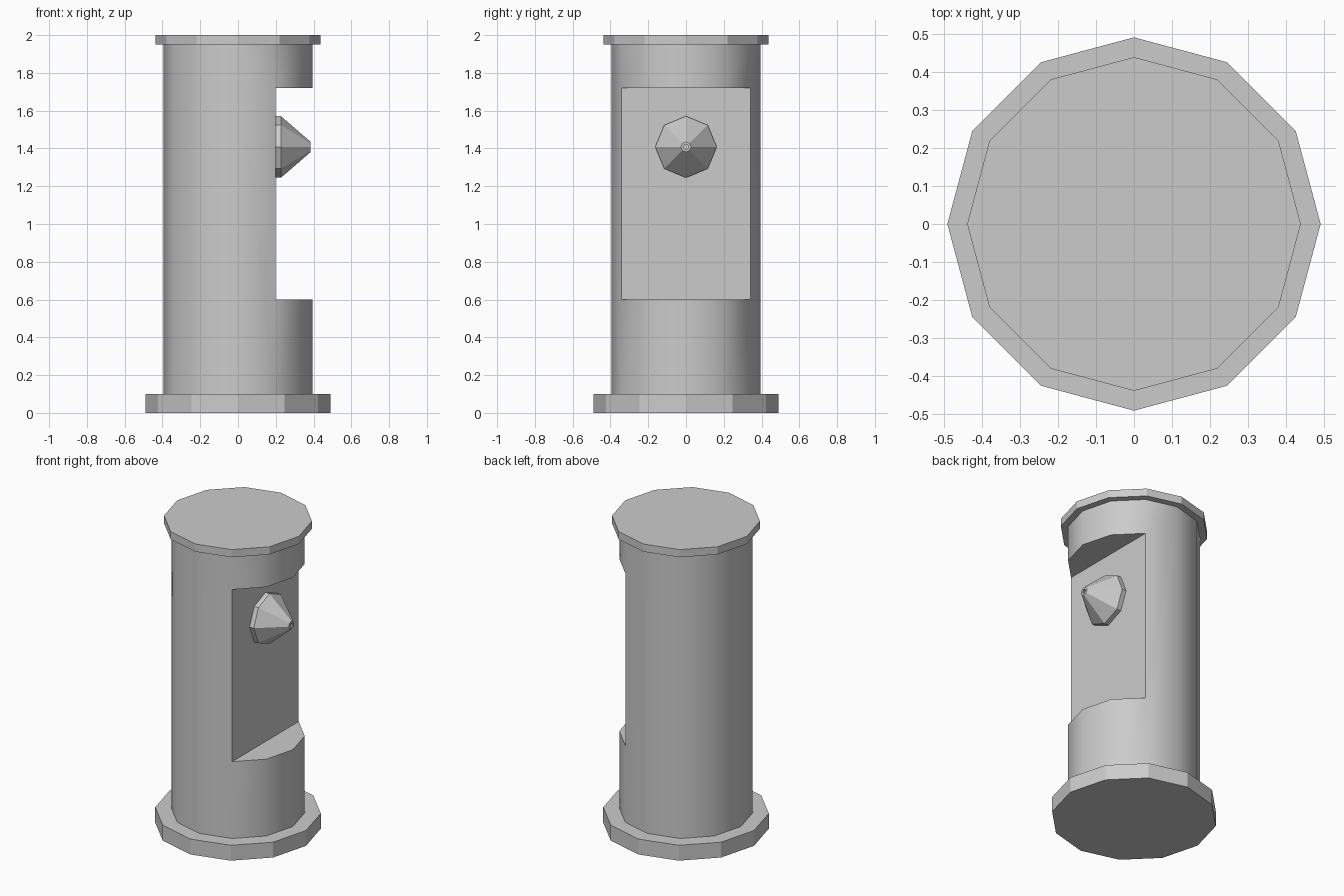
import bpy, bmesh, math
from mathutils import Matrix

if "Cube" in bpy.data.objects:
    bpy.data.objects.remove(bpy.data.objects["Cube"])


def ring(radius, z, sides, flat_x=None):
    """Regular polygon ring; flat_x clamps the +x side to a plane."""
    pts = []
    for i in range(sides):
        a = 2 * math.pi * i / sides
        x, y = radius * math.cos(a), radius * math.sin(a)
        if flat_x is not None:
            x = min(x, flat_x)
        pts.append((x, y, z))
    return pts


def loft(name, rings, matrix=None, smooth_angle=None):
    """Skin a stack of rings and close both ends."""
    bm = bmesh.new()
    loops = [[bm.verts.new(p) for p in r] for r in rings]
    n = len(loops[0])
    for a, b in zip(loops, loops[1:]):
        for i in range(n):
            j = (i + 1) % n
            bm.faces.new((a[i], a[j], b[j], b[i]))
    bm.faces.new(loops[0][::-1])
    bm.faces.new(loops[-1])
    bmesh.ops.remove_doubles(bm, verts=bm.verts[:], dist=1e-5)
    # merge the coplanar facets of flats and ledges
    bmesh.ops.dissolve_limit(bm, angle_limit=math.radians(1),
                             verts=bm.verts[:], edges=bm.edges[:])
    bmesh.ops.recalc_face_normals(bm, faces=bm.faces[:])
    if matrix:
        bm.transform(matrix)
    mesh = bpy.data.meshes.new(name)
    bm.to_mesh(mesh)
    bm.free()
    obj = bpy.data.objects.new(name, mesh)
    bpy.context.collection.objects.link(obj)
    if smooth_angle:
        bpy.ops.object.select_all(action='DESELECT')
        obj.select_set(True)
        bpy.context.view_layer.objects.active = obj
        bpy.ops.object.shade_smooth_by_angle(angle=math.radians(smooth_angle))
    return obj


SIDES = 12
R = 0.395
FLAT = R * 0.5      # plane of the recessed panel

# foot and lid discs
loft("base", [ring(0.49, 0.0, SIDES), ring(0.49, 0.10, SIDES)])
loft("cap", [ring(0.438, 1.95, SIDES), ring(0.438, 2.0, SIDES)])

# column with a flat recess on its right side
loft("column", [
    ring(R, 0.10, SIDES), ring(R, 0.60, SIDES),
    ring(R, 0.60, SIDES, FLAT), ring(R, 1.72, SIDES, FLAT),
    ring(R, 1.72, SIDES), ring(R, 1.95, SIDES),
], smooth_angle=35)

# eight-sided pointed knob facing +x, with a tiny dimple at its tip
to_panel = Matrix.Translation((FLAT, 0, 1.408)) @ Matrix.Rotation(math.pi / 2, 4, 'Y')
loft("knob", [
    ring(0.163, 0.0, 8), ring(0.163, 0.03, 8),
    ring(0.027, 0.187, 8), ring(0.013, 0.187, 8), ring(0.013, 0.175, 8),
], to_panel)
